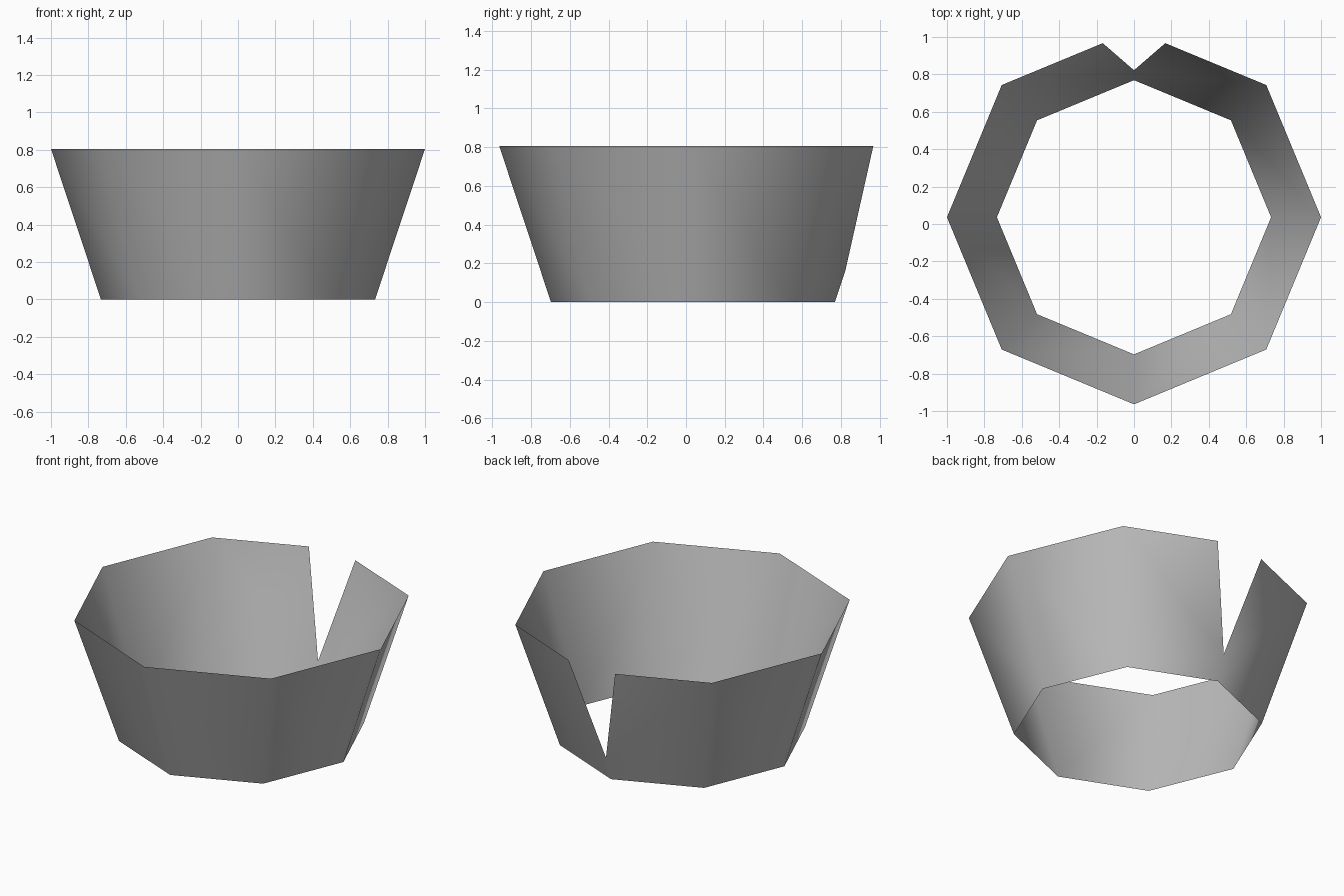
import bpy
import bmesh
from mathutils import Matrix, Vector

cube = bpy.data.objects.get("Cube")
if cube:
    bpy.data.objects.remove(cube, do_unlink=True)

HEIGHT = 0.805
BOTTOM_RADIUS, TOP_RADIUS = 0.733, 1.0
CENTRE_Y = 0.036
NOTCH_Z, NOTCH_HALF_WIDTH = 0.16, 0.167

# Plain grey material
grey = bpy.data.materials.new("plain_grey")
grey.use_nodes = True
colour = (0.5, 0.5, 0.5, 1)
grey.diffuse_color = colour
grey.node_tree.nodes["Principled BSDF"].inputs["Base Color"].default_value = colour

# Open eight-sided flared band
bm = bmesh.new()
bmesh.ops.create_cone(
    bm, cap_ends=False, segments=8, radius1=BOTTOM_RADIUS, radius2=TOP_RADIUS,
    depth=HEIGHT, matrix=Matrix.Translation((0, CENTRE_Y, HEIGHT / 2)))
bmesh.ops.recalc_face_normals(bm, faces=bm.faces)

# V-shaped notch at the back: cut each back panel, then drop the middle pieces
rise = HEIGHT - NOTCH_Z
for side in (-1, 1):
    panels = [f for f in bm.faces
              if f.calc_center_median().y > 0.5 and f.calc_center_median().x * side > 0]
    geom = set(panels)
    for f in panels:
        geom.update(f.edges, f.verts)
    bmesh.ops.bisect_plane(
        bm, geom=list(geom), dist=1e-5, plane_co=(0, 0, NOTCH_Z),
        plane_no=Vector((side * rise, 0, -NOTCH_HALF_WIDTH)).normalized())


def in_notch(face):
    c = face.calc_center_median()
    return c.y > 0.5 and abs(c.x) < NOTCH_HALF_WIDTH * (c.z - NOTCH_Z) / rise


bmesh.ops.delete(bm, geom=[f for f in bm.faces if in_notch(f)], context='FACES')

for f in bm.faces:
    f.smooth = True

mesh = bpy.data.meshes.new("flared_band")
bm.to_mesh(mesh)
bm.free()
mesh.materials.append(grey)
band = bpy.data.objects.new("flared_band", mesh)
bpy.context.collection.objects.link(band)
